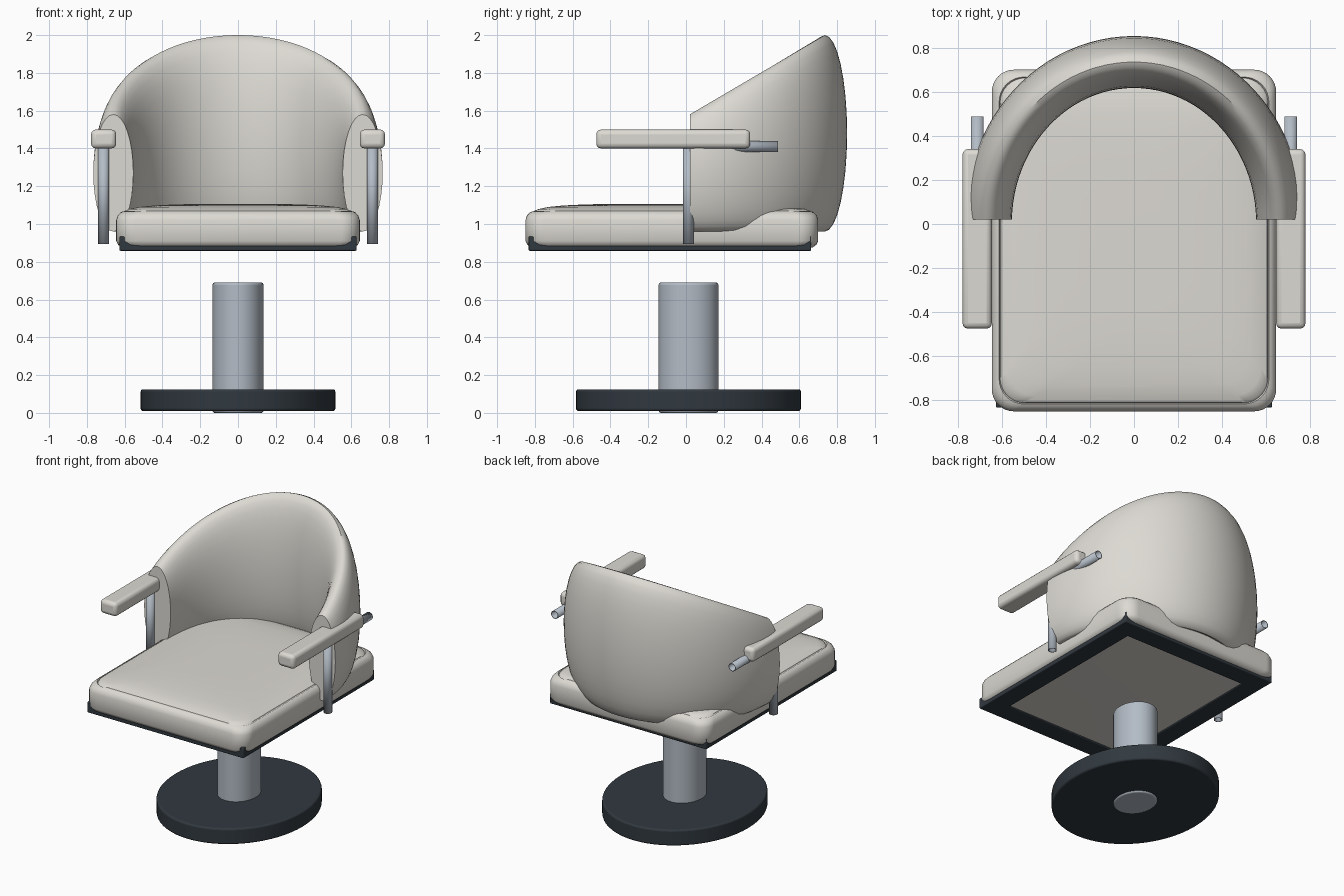
import bpy, bmesh, math

if "Cube" in bpy.data.objects:
    bpy.data.objects.remove(bpy.data.objects["Cube"])


def material(name, rgb):
    m = bpy.data.materials.new(name)
    m.diffuse_color = (*rgb, 1)
    m.use_nodes = True
    m.node_tree.nodes["Principled BSDF"].inputs["Base Color"].default_value = m.diffuse_color
    return m


CREAM = material("cream_upholstery", (0.72, 0.70, 0.65))
METAL = material("brushed_metal", (0.45, 0.50, 0.56))
DARK = material("dark_trim", (0.03, 0.04, 0.05))


def finish(obj, name, mat, bevel=0, angle=40):
    obj.name = name
    obj.data.materials.append(mat)
    bpy.ops.object.select_all(action='DESELECT')
    obj.select_set(True)
    bpy.context.view_layer.objects.active = obj
    if bevel:
        b = obj.modifiers.new("bevel", 'BEVEL')
        b.width, b.segments, b.limit_method = bevel, 3, 'ANGLE'
    bpy.ops.object.shade_smooth_by_angle(angle=math.radians(angle))
    return obj


def loft(name, rings, mat, angle=40):
    """Skin closed rings of equal length and cap both ends."""
    bm = bmesh.new()
    loops = [[bm.verts.new(p) for p in r] for r in rings]
    n = len(loops[0])
    for a, b in zip(loops, loops[1:]):
        for i in range(n):
            j = (i + 1) % n
            bm.faces.new((a[i], a[j], b[j], b[i]))
    bm.faces.new(loops[0])
    bm.faces.new(loops[-1])
    bmesh.ops.recalc_face_normals(bm, faces=bm.faces)
    me = bpy.data.meshes.new(name)
    bm.to_mesh(me)
    bm.free()
    obj = bpy.data.objects.new(name, me)
    bpy.context.collection.objects.link(obj)
    return finish(obj, name, mat, 0, angle)


def rounded_rect(inset, z, hx=0.645, hy=0.775, cy=-0.075, seg=8):
    hx, hy, r = hx - inset, hy - inset, 0.1 + 0.4 * inset
    r = min(r, hx * 0.9)
    pts = []
    for k, (sx, sy) in enumerate(((1, 1), (-1, 1), (-1, -1), (1, -1))):
        for i in range(seg + 1):
            t = (k + i / seg) * math.pi / 2
            pts.append((sx * (hx - r) + r * math.cos(t),
                        cy + sy * (hy - r) + r * math.sin(t), z))
    return pts


def box(name, x, y, z, mat, bevel):
    bpy.ops.mesh.primitive_cube_add(size=1, location=[(a + b) / 2 for a, b in (x, y, z)])
    obj = bpy.context.object
    obj.scale = [b - a for a, b in (x, y, z)]
    bpy.ops.object.transform_apply(location=False, rotation=False, scale=True)
    return finish(obj, name, mat, bevel)


def elliptic_cylinder(name, rx, ry, z0, z1, mat):
    bpy.ops.mesh.primitive_cylinder_add(vertices=64, radius=1, depth=z1 - z0,
                                        location=(0, 0.013, (z0 + z1) / 2))
    obj = bpy.context.object
    obj.scale = (rx, ry, 1)
    bpy.ops.object.transform_apply(location=False, rotation=False, scale=True)
    return finish(obj, name, mat, 0.012)


def tube(name, loc, length, rot, mat):
    bpy.ops.mesh.primitive_cylinder_add(vertices=24, radius=0.029, depth=length,
                                        location=loc, rotation=rot, end_fill_type='NOTHING')
    obj = bpy.context.object
    s = obj.modifiers.new("wall", 'SOLIDIFY')
    s.thickness = 0.005
    return finish(obj, name, mat)


# Base disc and column
elliptic_cylinder("base_disc", 0.515, 0.595, 0.01, 0.125, DARK)
elliptic_cylinder("column", 0.135, 0.158, 0.0, 0.69, METAL)

# Seat cushion: side band, stitched seam, soft dome
profile = [(0.14, 0.868), (0.03, 0.875), (0.01, 0.89), (0, 0.91), (0, 1.02),
           (0.008, 1.045), (0.022, 1.06), (0.033, 1.066), (0.037, 1.058),
           (0.042, 1.068), (0.07, 1.079), (0.12, 1.09), (0.2, 1.098),
           (0.32, 1.104), (0.45, 1.106)]
loft("seat_cushion", [rounded_rect(i, z) for i, z in profile], CREAM)

# Dark frame under the seat: four rails with square corners
bm = bmesh.new()
outer, inner = (0.627, 0.748), (0.49, 0.605)
signs = ((1, 1), (-1, 1), (-1, -1), (1, -1))
cols = []
for (hx, hy), z in ((outer, 0.858), (outer, 0.935), (inner, 0.935), (inner, 0.858)):
    cols.append([bm.verts.new((sx * hx, -0.085 + sy * hy, z)) for sx, sy in signs])
for a, b in zip(cols, cols[1:] + cols[:1]):
    for i in range(4):
        j = (i + 1) % 4
        bm.faces.new((a[i], a[j], b[j], b[i]))
bmesh.ops.recalc_face_normals(bm, faces=bm.faces)
mesh = bpy.data.meshes.new("seat_frame")
bm.to_mesh(mesh)
bm.free()
frame = bpy.data.objects.new("seat_frame", mesh)
bpy.context.collection.objects.link(frame)
finish(frame, "seat_frame", DARK, 0.006)

# Wraparound padded back: lens-shaped section swept round a half ellipse
sections = []
for k in range(49):
    th = math.pi * k / 48
    c, s = math.cos(th), math.sin(th)
    top = 1.58 + 0.42 * s
    bottom = 0.96
    mid, half = (top + bottom) / 2, (top - bottom) / 2
    width = 0.106 + 0.012 * s
    ring = []
    for i in range(32):
        ph = 2 * math.pi * i / 32
        o = width * math.sin(ph)
        ring.append(((0.66 + o) * c, 0.02 + (0.715 + o) * s, mid + half * math.cos(ph)))
    sections.append(ring)
loft("backrest", sections, CREAM)

# Arm pads with tube supports, both sides
for side, sx in (("right", 1), ("left", -1)):
    box(side + "_arm_pad", sorted((sx * 0.645, sx * 0.778)), (-0.475, 0.34),
        (1.40, 1.50), CREAM, 0.025)
    tube(side + "_arm_post", (sx * 0.711, 0.013, 1.155), 0.52, (0, 0, 0), METAL)
    tube(side + "_arm_rail", (sx * 0.711, 0.25, 1.41), 0.474, (math.pi / 2, 0, 0), METAL)
